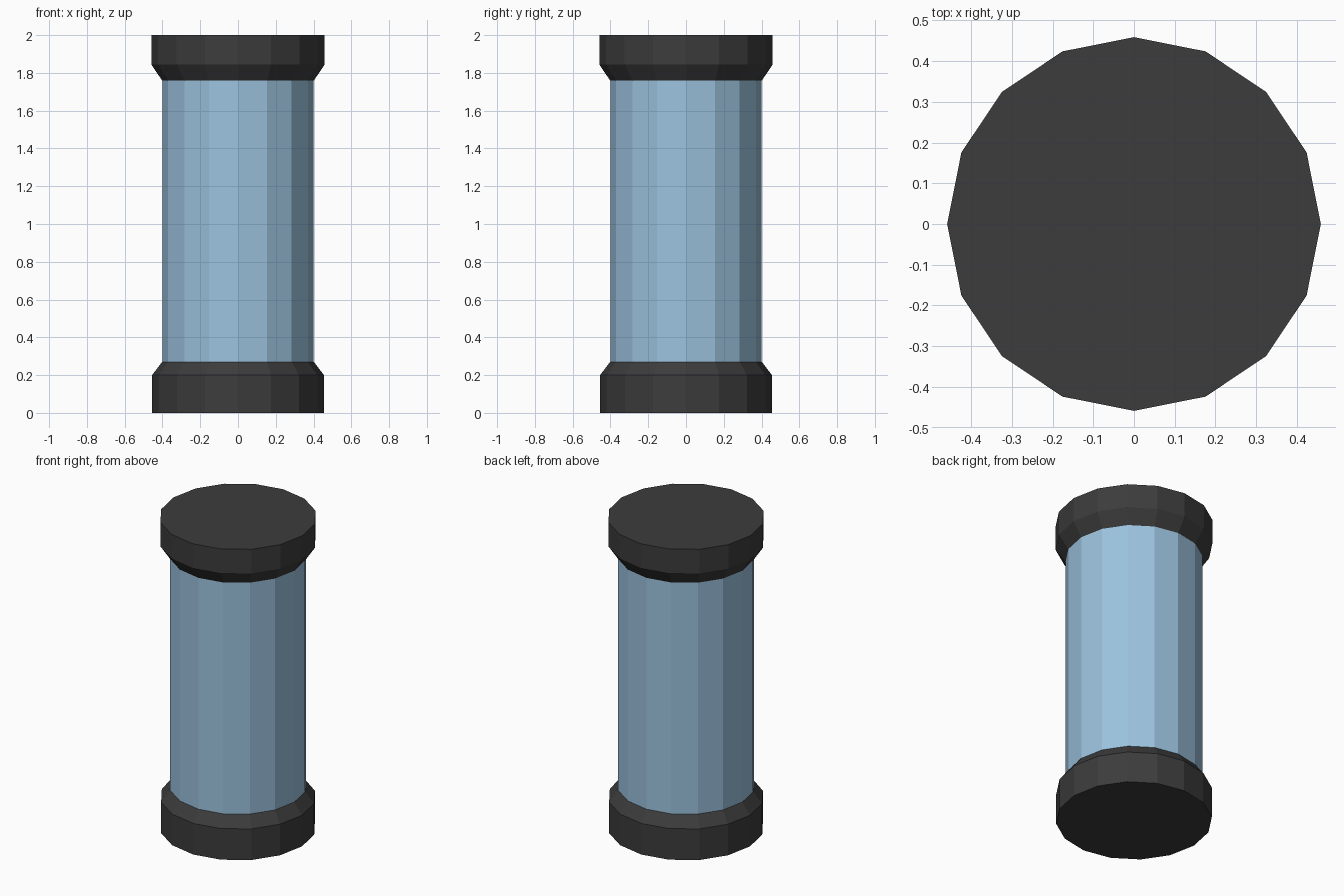
import bpy
import bmesh
import math

SIDES = 16

cube = bpy.data.objects.get("Cube")
if cube:
    bpy.data.objects.remove(cube, do_unlink=True)


def make_material(name, color):
    mat = bpy.data.materials.new(name)
    mat.use_nodes = True
    mat.diffuse_color = color
    bsdf = mat.node_tree.nodes["Principled BSDF"]
    bsdf.inputs["Base Color"].default_value = color
    bsdf.inputs["Roughness"].default_value = 0.6
    return mat


def turned_part(name, profile, mat):
    """Closed faceted solid from (radius, height) rings, bottom to top."""
    bm = bmesh.new()
    rings = []
    for radius, z in profile:
        ring = []
        for i in range(SIDES):
            a = math.tau * i / SIDES
            ring.append(bm.verts.new((radius * math.cos(a), radius * math.sin(a), z)))
        rings.append(ring)
    for low, high in zip(rings, rings[1:]):
        for i in range(SIDES):
            j = (i + 1) % SIDES
            bm.faces.new((low[i], low[j], high[j], high[i]))
    bm.faces.new(rings[0][::-1])
    bm.faces.new(rings[-1])
    mesh = bpy.data.meshes.new(name)
    bm.to_mesh(mesh)
    bm.free()
    mesh.materials.append(mat)
    obj = bpy.data.objects.new(name, mesh)
    bpy.context.collection.objects.link(obj)
    return obj


dark = make_material("dark_grey", (0.045, 0.045, 0.045, 1))
blue = make_material("pale_blue", (0.33, 0.54, 0.73, 1))

# End caps, each with a chamfer down to the tube
turned_part("bottom_cap", [(0.455, 0), (0.455, 0.2), (0.4, 0.272)], dark)
turned_part("top_cap", [(0.4, 1.757), (0.459, 1.845), (0.459, 2)], dark)

# Tube between the caps
turned_part("tube", [(0.401, 0.27), (0.401, 1.76)], blue)
